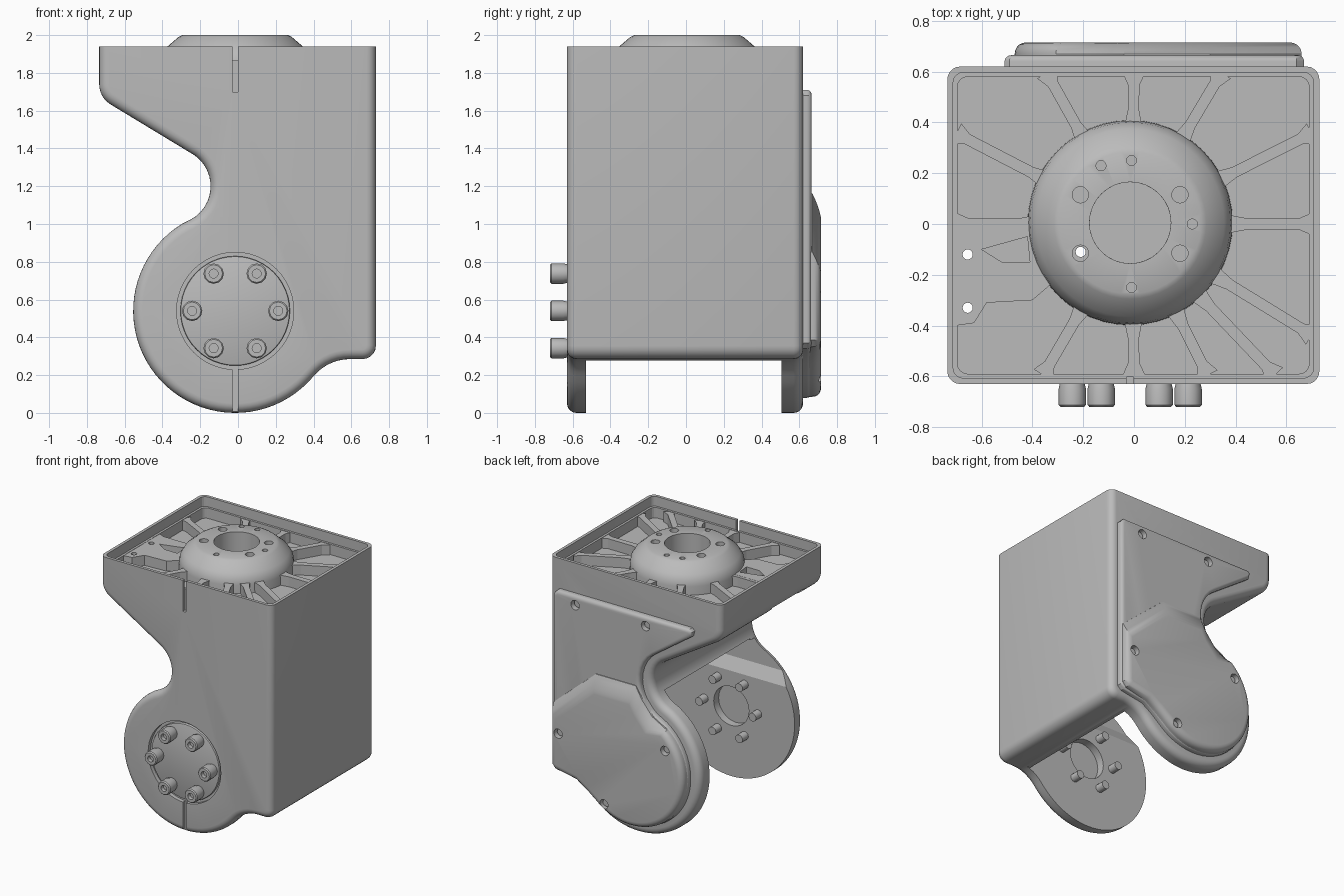
import bpy, bmesh, math
from mathutils import Vector

if "Cube" in bpy.data.objects:
    bpy.data.objects.remove(bpy.data.objects["Cube"])

metal = bpy.data.materials.new("grey metal")
metal.use_nodes = True
GREY = (0.5, 0.5, 0.5, 1)
metal.diffuse_color = GREY
metal.node_tree.nodes["Principled BSDF"].inputs["Base Color"].default_value = GREY

CX, CZ = -0.015, 0.54          # pivot axis
TOP, FRONT, BACK = 1.94, -0.63, 0.62
LEDGE, FLOOR = 1.865, 1.785    # rib tops and pocket floors in the tray


def finish(name, bm):
    bmesh.ops.remove_doubles(bm, verts=bm.verts, dist=1e-5)
    bmesh.ops.recalc_face_normals(bm, faces=bm.faces)
    mesh = bpy.data.meshes.new(name)
    bm.to_mesh(mesh)
    bm.free()
    ob = bpy.data.objects.new(name, mesh)
    bpy.context.collection.objects.link(ob)
    mesh.materials.append(metal)
    return ob


def arc(cx, cz, r, a0, a1, n):
    return [(cx + r * math.cos(math.radians(a0 + (a1 - a0) * i / n)),
             cz + r * math.sin(math.radians(a0 + (a1 - a0) * i / n))) for i in range(n + 1)]


def prism(name, pts, axis, lo, hi, bevel=0, pick=None, seg=5):
    """Extrude a 2D outline along an axis, optionally rounding its cap edges."""
    put = {"x": lambda p, t: (t, *p), "y": lambda p, t: (p[0], t, p[1]), "z": lambda p, t: (*p, t)}[axis]
    bm = bmesh.new()
    face = bm.faces.new([bm.verts.new(put(p, lo)) for p in pts])
    out = bmesh.ops.extrude_face_region(bm, geom=[face])
    k = "xyz".index(axis)
    for v in out["geom"]:
        if isinstance(v, bmesh.types.BMVert):
            v.co[k] = hi
    if bevel:
        bmesh.ops.recalc_face_normals(bm, faces=bm.faces)
        edges = [e for e in bm.edges if pick([v.co for v in e.verts])]
        bmesh.ops.bevel(bm, geom=edges, offset=bevel, segments=seg, profile=0.5, affect='EDGES')
    return finish(name, bm)


def box(name, x0, x1, y0, y1, z0, z1):
    return prism(name, [(x0, y0), (x1, y0), (x1, y1), (x0, y1)], "z", z0, z1)


def rounded(x0, x1, y0, y1, r):
    return (arc(x1 - r, y1 - r, r, 0, 90, 4) + arc(x0 + r, y1 - r, r, 90, 180, 4)
            + arc(x0 + r, y0 + r, r, 180, 270, 4) + arc(x1 - r, y0 + r, r, 270, 360, 4))


def disc(name, x, z, r, axis, lo, hi, n=32):
    return prism(name, arc(x, z, r, 0, 360, n)[:-1], axis, lo, hi)


def cut(ob, *cutters):
    for c in cutters:
        m = ob.modifiers.new("cut", 'BOOLEAN')
        m.operation, m.solver, m.object = 'DIFFERENCE', 'EXACT', c
        bpy.context.view_layer.objects.active = ob
        bpy.ops.object.modifier_apply(modifier=m.name)
        bpy.data.objects.remove(c)


def smooth(*obs, angle=32):
    bpy.ops.object.select_all(action='DESELECT')
    for ob in obs:
        ob.select_set(True)
    bpy.context.view_layer.objects.active = obs[0]
    bpy.ops.object.shade_smooth_by_angle(angle=math.radians(angle))


# Bracket body: side outline with rounded front and back edges
outline = ([(-0.735, TOP), (0.73, TOP)] + arc(0.66, 0.355, 0.07, 0, -90, 5)
           + arc(0.593, 0.035, 0.25, 90, 140.3, 7) + arc(CX, CZ, 0.54, -39.7, -243.4, 44)[1:-1]
           + arc(-0.345, 1.2, 0.2, -63.4, 55, 12) + arc(-0.61, 1.74, 0.125, 237, 180, 6))
body = prism("bracket_body", outline, "y", FRONT, BACK, 0.05,
             lambda c: abs(c[0].y - c[1].y) < 1e-4 and min(c[0].z, c[1].z) < TOP - 0.01)

# Bay between the two side plates, with the front plate thinned above its pad
bay = arc(CX, CZ, 0.58, -27, 105, 24) + [(-1, 1.1), (-1, -0.3), (0.9, -0.3), (0.9, 0.277)]
cut(body, prism("bay", bay, "y", -0.53, 0.505),
    prism("ramp", [(-0.5, 0.81), (-0.53, 0.81), (-0.58, 0.9), (-0.58, 1.09), (-0.5, 1.09)],
          "x", -0.8, 0.2))

# Top tray, overhang opening, keyway slots and the pivot recesses
cut(body,
    prism("tray", rounded(-0.712, 0.707, -0.607, 0.597, 0.04), "z", LEDGE, 2.1),
    prism("tray_floor", rounded(-0.695, 0.69, -0.59, 0.58, 0.04), "z", FLOOR, 2.1),
    box("overhang_opening", -0.715, -0.19, -0.42, -0.03, 1.0, 1.74),
    box("upper_slot", CX - 0.014, CX + 0.014, -0.7, -0.603, 1.7, 2.1),
    box("lower_slot", CX - 0.014, CX + 0.014, -0.7, -0.603, -0.1, 0.24),
    disc("pivot_recess", CX, CZ, 0.31, "y", -0.7, -0.6, 48),
    disc("inner_bore", CX, CZ, 0.15, "y", -0.59, -0.4),
    disc("hub_bore", CX, 0.005, 0.16, "z", 1.68, 2.1))
for x, y in [(-0.655, -0.12), (-0.655, -0.33), (-0.21, -0.11)]:
    cut(body, disc("tray_hole", x, y, 0.02, "z", 1.6, 2.1, 16))

# Round output plate sitting in the recess
plate = prism("output_plate", arc(CX, CZ, 0.29, 0, 360, 48)[:-1], "y", -0.622, -0.59, 0.008,
              lambda c: c[0].y < -0.62 and c[1].y < -0.62, 2)
smooth(body, angle=20)
smooth(plate)


# Socket-head bolts through the output plate
def bolt(name, x, z):
    bm = bmesh.new()
    ring_r = [(0.032, -0.46), (0.032, -0.62), (0.047, -0.62), (0.054, -0.65), (0.054, -0.712), (0.047, -0.72),
              (0.024, -0.72), (0.024, -0.69)]
    rings = [[bm.verts.new((px, y, pz)) for px, pz in arc(x, z, r, 0, 360, 12)[:-1]] for r, y in ring_r]
    for a, b in zip(rings, rings[1:]):
        for i in range(12):
            j = (i + 1) % 12
            bm.faces.new((a[i], a[j], b[j], b[i]))
    bm.faces.new(rings[0])
    bm.faces.new(rings[-1])
    return finish(name, bm)


smooth(*[bolt(f"bolt_{i + 1}", x, z) for i, (x, z) in enumerate(arc(CX, CZ, 0.228, 0, 300, 5))])

# Domed hub on the top tray
bm = bmesh.new()
profile = [(0.16, 1.73), (0.405, 1.73), (0.402, 1.85), (0.395, 1.89), (0.37, 1.93),
           (0.3, 1.99), (0.28, 2.0), (0.16, 2.0)]
vs = [bm.verts.new((r, 0, z)) for r, z in profile]
es = [bm.edges.new((vs[i], vs[(i + 1) % len(vs)])) for i in range(len(vs))]
bmesh.ops.spin(bm, geom=vs + es, cent=(0, 0, 0), axis=(0, 0, 1), angle=math.tau, steps=48, use_duplicate=False)
bmesh.ops.remove_doubles(bm, verts=bm.verts, dist=1e-4)
bmesh.ops.translate(bm, vec=(CX, 0.005, 0), verts=bm.verts)
hub = finish("top_hub", bm)
for sx in (-1, 1):
    for sy in (-1, 1):
        cut(hub, disc("hub_hole", CX + sx * 0.196, sy * 0.115, 0.032, "z", 1.65, 2.1, 20))
for x, y in [(-0.01, 0.25), (0.23, 0), (-0.01, -0.25), (-0.13, 0.23)]:
    cut(hub, disc("pin_hole", x, y, 0.02, "z", 1.95, 2.1, 12))
smooth(hub)

# Radial ribs running from the hub to the tray rim
for i, deg in enumerate([0, 27, 60, 90, 120, 153, 180, 239, 270, 296, 313, 328]):
    d = Vector((math.cos(math.radians(deg)), math.sin(math.radians(deg))))
    end = min(0.7 / max(abs(d.x), 1e-6), 0.595 / max(abs(d.y), 1e-6))
    n = Vector((-d.y, d.x)) * 0.022
    a, b, c = d * 0.36, d * (end - 0.05), d * end
    pts = [a - n * 1.8, d * 0.45 - n, b - n, c - n * 2, c + n * 2, b + n, d * 0.45 + n, a + n * 1.8]
    prism(f"rib_{i + 1}", [(p.x + CX * (end - p.length), p.y) for p in pts], "z", FLOOR - 0.01, LEDGE - 0.003)

# Raised pad around the two mounting holes, with a small pocket
pad = prism("mounting_pad", [(-0.7, 0.0), (-0.36, 0.0), (-0.33, -0.24), (-0.4, -0.3), (-0.58, -0.31),
                             (-0.63, -0.39), (-0.7, -0.4)], "z", FLOOR - 0.01, LEDGE - 0.002)
cut(pad, prism("pad_pocket", [(-0.6, -0.1), (-0.42, -0.05), (-0.41, -0.15), (-0.52, -0.15)], "z", FLOOR + 0.01, 2),
    *[disc("pad_hole", -0.655, y, 0.02, "z", 1.7, 2, 16) for y in (-0.12, -0.33)])


# Back cover: thin panel with a thicker raised lower half
def outer(c):
    return c[0].y > 0.64 and c[1].y > 0.64


panel = prism("back_cover", [(0.64, 1.71), (0.67, 1.68), (0.67, 0.37), (0.64, 0.34), (0.45, 0.31), (0.37, 0.26)]
              + arc(CX, CZ, 0.46, -48, -236, 32) + arc(-0.345, 1.2, 0.28, -57, 55, 10)
              + [(-0.5, 1.65), (-0.51, 1.69), (-0.49, 1.71)], "y", 0.58, 0.665, 0.025, outer, 4)
raised = prism("back_cover_raised", [(0.66, 0.86), (0.66, 0.385), (0.63, 0.35), (0.45, 0.315), (0.365, 0.26)]
               + arc(CX, CZ, 0.455, -48, -230, 32) + [(-0.18, 0.97), (-0.09, 1.08), (-0.04, 1.17), (0.3, 1.17)],
               "y", 0.6, 0.715, 0.045, outer, 5)
# Lean the upper edge of the raised half into a long ramp
for v in raised.data.vertices:
    if v.co.z > 0.8 and v.co.x > -0.25 and v.co.y > 0.665:
        v.co.z -= 0.1 * (v.co.y - 0.665) / 0.05

# Sunken screws holding the cover
screws = []
for i, (x, z, y) in enumerate([(0.48, 1.64, 0.665), (-0.12, 1.64, 0.665), (0.59, 0.64, 0.715),
                               (-0.32, 0.75, 0.715), (0.2, 0.2, 0.715)]):
    for ob in (panel, raised):
        cut(ob, disc("screw_recess", x, z, 0.036, "y", y - 0.05, 0.8, 20))
    screws.append(disc(f"cover_screw_{i + 1}", x, z, 0.028, "y", 0.58, y - 0.03, 16))
smooth(panel, raised, *screws)
